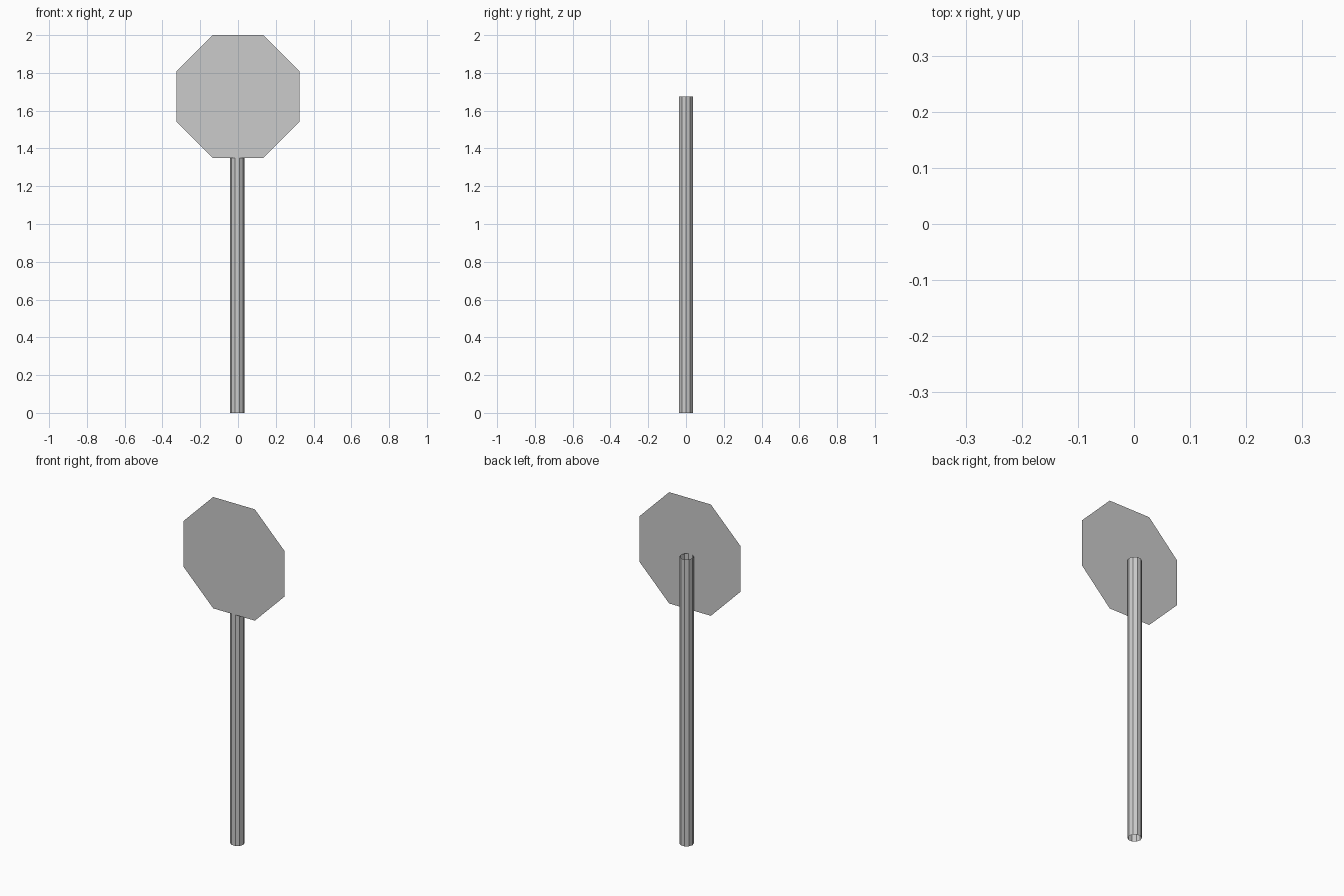
import bpy, bmesh
from math import cos, sin, pi

if "Cube" in bpy.data.objects:
    bpy.data.objects.remove(bpy.data.objects["Cube"])


def ring(bm, count, radius, start, place):
    """Ring of vertices; place maps the two circle coordinates to 3D."""
    angles = [start + 2 * pi * i / count for i in range(count)]
    return [bm.verts.new(place(radius * cos(a), radius * sin(a))) for a in angles]


def finish(bm, name):
    mesh = bpy.data.meshes.new(name)
    bm.to_mesh(mesh)
    bm.free()
    obj = bpy.data.objects.new(name, mesh)
    bpy.context.collection.objects.link(obj)
    return obj


SIGN_Z = 1.675
POLE_R = 0.038
POLE_X = -0.004

# Pole: open ten-sided tube reaching the middle of the sign
bm = bmesh.new()
bottom = ring(bm, 10, POLE_R, 0, lambda u, v: (POLE_X + u, v, 0))
top = ring(bm, 10, POLE_R, 0, lambda u, v: (POLE_X + u, v, SIGN_Z))
for i in range(10):
    j = (i + 1) % 10
    bm.faces.new((bottom[i], bottom[j], top[j], top[i]))
finish(bm, "pole")

# Sign plate: thin flat octagon on the front facet of the pole, facing -y
bm = bmesh.new()
bm.faces.new(ring(bm, 8, 0.325 / cos(pi / 8), pi / 8,
                  lambda u, v: (u, -0.037, SIGN_Z + v)))
finish(bm, "sign_plate")
